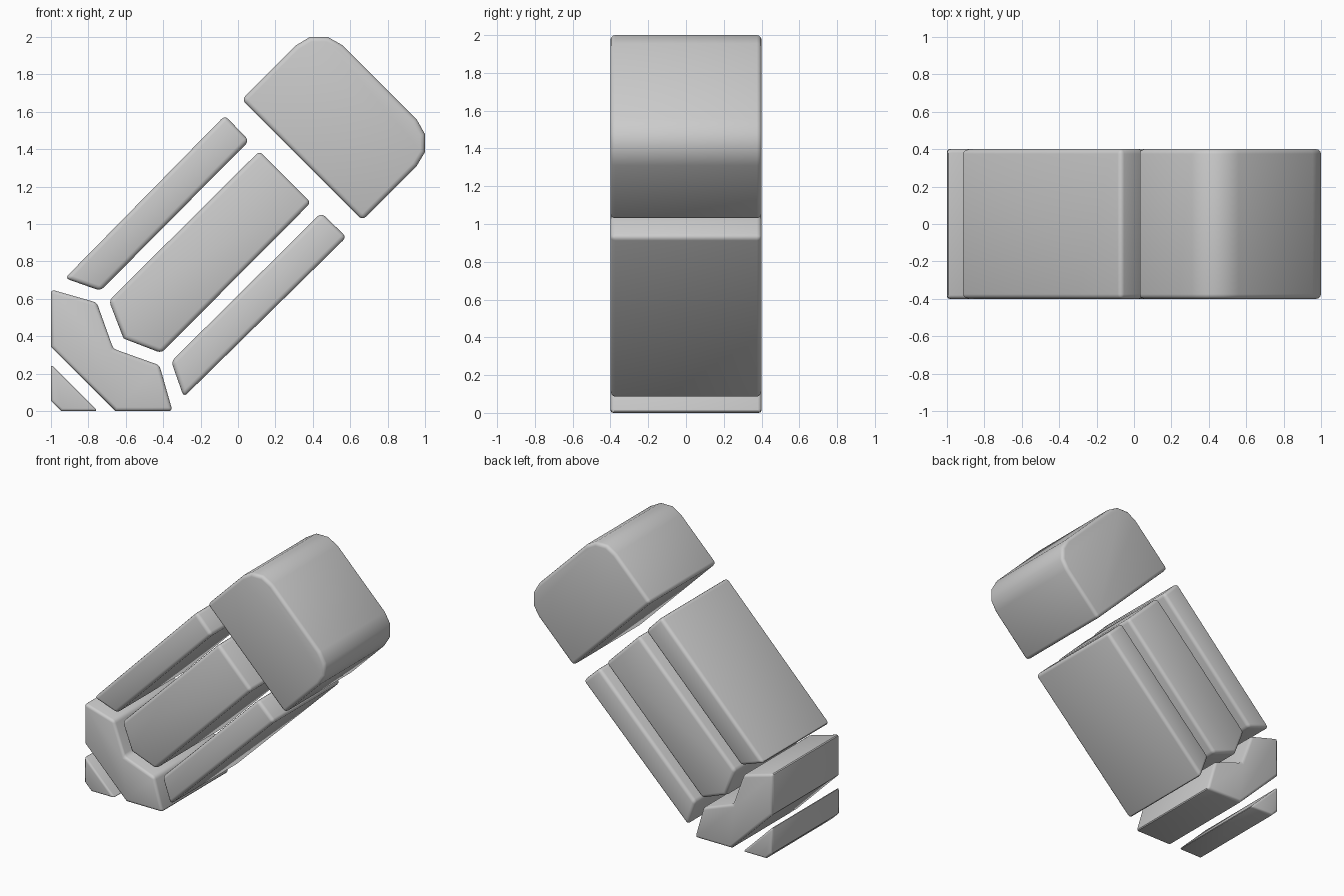
import bpy, bmesh

if "Cube" in bpy.data.objects:
    bpy.data.objects.remove(bpy.data.objects["Cube"])

HALF_DEPTH = 0.4


def mirrored(p):
    # reflect across the 45 degree long axis of the pencil
    return (p[1] - 1, p[0] + 1)


def symmetric(half):
    # complete a half profile; points lying on the axis are kept once
    other = [mirrored(p) for p in reversed(half) if abs(p[1] - p[0] - 1) > 1e-4]
    return half + other


def slab(name, profile, width=0.025):
    bm = bmesh.new()
    face = bm.faces.new([bm.verts.new((x, -HALF_DEPTH, z)) for x, z in profile])
    ext = bmesh.ops.extrude_face_region(bm, geom=[face], use_keep_orig=True)
    verts = [v for v in ext["geom"] if isinstance(v, bmesh.types.BMVert)]
    bmesh.ops.translate(bm, verts=verts, vec=(0, 2 * HALF_DEPTH, 0))
    bmesh.ops.recalc_face_normals(bm, faces=bm.faces)
    # round only the crisp edges
    edges = [e for e in bm.edges if e.calc_face_angle(0) > 0.85]
    bmesh.ops.bevel(bm, geom=edges, offset=width, offset_type='OFFSET',
                    segments=3, profile=0.5, affect='EDGES', clamp_overlap=True)
    mesh = bpy.data.meshes.new(name)
    bm.to_mesh(mesh)
    bm.free()
    ob = bpy.data.objects.new(name, mesh)
    bpy.context.collection.objects.link(ob)
    bpy.context.view_layer.objects.active = ob
    ob.select_set(True)
    bpy.ops.object.shade_smooth_by_angle(angle=0.61)
    ob.select_set(False)
    return ob


# Rubber end
slab("eraser", symmetric([(0.02, 1.665), (0.31, 1.955), (0.385, 2.0),
                          (0.48, 2.0), (0.56, 1.955)]))

# Three long body strips
slab("body_middle", symmetric([(0.115, 1.39), (-0.69, 0.59), (-0.612, 0.388)]))
strip = [(-0.925, 0.71), (-0.735, 0.643), (0.06, 1.445), (-0.07, 1.58)]
slab("body_upper", strip)
slab("body_lower", [mirrored(p) for p in strip])

# Sharpened wood
slab("wood_collar", symmetric([(-1.0, 0.345), (-1.0, 0.65), (-0.755, 0.58),
                               (-0.667, 0.333)]), 0.02)

# Point
slab("lead_tip", symmetric([(-1.0, 0.25), (-1.0, 0.055)]), 0.015)

# Stand on the ground
lo = min(v.co.z for o in bpy.data.objects for v in o.data.vertices)
for o in bpy.data.objects:
    o.location.z = -lo
